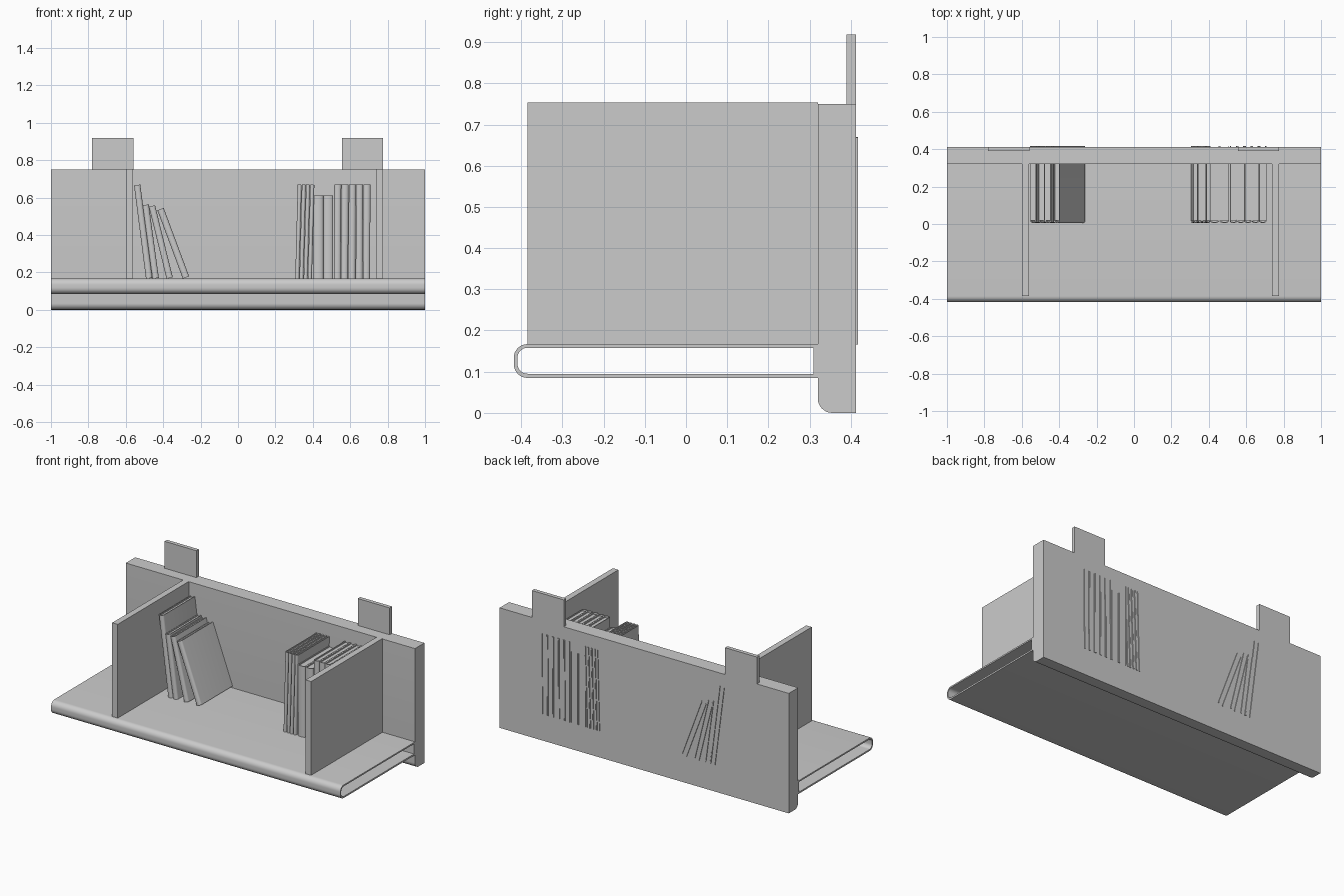
import bpy, bmesh, math
from mathutils import Vector, Matrix

if "Cube" in bpy.data.objects:
    bpy.data.objects.remove(bpy.data.objects["Cube"])


def finish(name, bm, smooth=True):
    bmesh.ops.recalc_face_normals(bm, faces=bm.faces)
    me = bpy.data.meshes.new(name)
    bm.to_mesh(me)
    bm.free()
    ob = bpy.data.objects.new(name, me)
    bpy.context.collection.objects.link(ob)
    if smooth:
        bpy.ops.object.select_all(action='DESELECT')
        ob.select_set(True)
        bpy.context.view_layer.objects.active = ob
        bpy.ops.object.shade_smooth_by_angle(angle=math.radians(35))
    return ob


def box(name, x0, x1, y0, y1, z0, z1):
    bm = bmesh.new()
    bmesh.ops.create_cube(bm, size=1)
    for v in bm.verts:
        v.co = ((x0 + x1) / 2 + v.co.x * (x1 - x0),
                (y0 + y1) / 2 + v.co.y * (y1 - y0),
                (z0 + z1) / 2 + v.co.z * (z1 - z0))
    return finish(name, bm, False)


def arc(cx, cy, r, a0, a1, n=8):
    return [(cx + r * math.cos(math.radians(a0 + (a1 - a0) * i / n)),
             cy + r * math.sin(math.radians(a0 + (a1 - a0) * i / n))) for i in range(n + 1)]


def prism(profile, place, length):
    """Extrude a closed profile; place maps (u, v) to 3D, length is the sweep vector."""
    bm = bmesh.new()
    face = bm.faces.new([bm.verts.new(place(u, v)) for u, v in profile])
    ext = bmesh.ops.extrude_face_region(bm, geom=[face])
    moved = [e for e in ext['geom'] if isinstance(e, bmesh.types.BMVert)]
    bmesh.ops.translate(bm, verts=moved, vec=Vector(length))
    return bm


# Back board with rounded lower front edge
profile = arc(0.355, 0.035, 0.035, 180, 270) + [(0.413, 0), (0.413, 0.75), (0.32, 0.75)]
finish("back_board", prism(profile, lambda u, v: (-1, u, v), (2, 0, 0)))


# Hollow shelf, open at both ends
def shelf_loop(y0, y1, z0, z1, r):
    return (arc(y0 + r, z1 - r, r, 90, 180) + arc(y0 + r, z0 + r, r, 180, 270)
            + [(y1, z0), (y1, z1)])


outer = shelf_loop(-0.418, 0.32, 0.085, 0.167, 0.033)
inner = shelf_loop(-0.409, 0.31, 0.095, 0.158, 0.024)
bm = bmesh.new()
rings = [[bm.verts.new((x, y, z)) for y, z in loop]
         for x, loop in ((-1, outer), (1, outer), (1, inner), (-1, inner))]
n = len(outer)
for k in range(4):
    a, b = rings[k], rings[(k + 1) % 4]
    for i in range(n):
        j = (i + 1) % n
        bm.faces.new((a[i], a[j], b[j], b[i]))
finish("shelf", bm)

# Dividers and hanging tabs
for side, dx, tx in (("left", -0.60, -0.78), ("right", 0.737, 0.556)):
    box(side + "_divider", dx, dx + 0.038, -0.385, 0.32, 0.165, 0.753)
    box(side + "_hanging_tab", tx, tx + 0.22, 0.389, 0.413, 0.75, 0.918)


# Book: U-shaped cover with rounded spine plus recessed page block
def book(name, x, width, height, lean=0.0):
    t, back, bulge = min(0.005, width * 0.2), 0.4175, 0.012
    h = width / 2

    def spine(half, tip):
        return [(-half * math.cos(math.pi * i / 8),
                 tip + bulge * (1 - math.sin(math.pi * i / 8))) for i in range(9)]

    out, inn = spine(h, 0.005), spine(h - t, 0.005 + t)
    cover = [(-h, back)] + out + [(h, back), (h - t, back)] + inn[::-1] + [(-h + t, back)]
    m = (Matrix.Translation((x, 0, 0.166)) @ Matrix.Rotation(math.radians(lean), 4, 'Y')
         @ Matrix.Translation((h, 0, 0)))
    finish(name + "_cover", prism(cover, lambda u, v: (u, v, 0), (0, 0, height))).matrix_world = m
    pages = box(name + "_pages", -h + t * 0.9, h - t * 0.9, 0.02, 0.405, 0.008, height - 0.008)
    pages.matrix_world = m


# Leaning books on the left: bottom x, width, height, lean
for i, (x, w, h, a) in enumerate([(-0.492, 0.034, 0.503, -7.3), (-0.457, 0.034, 0.396, -7.8),
                                  (-0.382, 0.034, 0.396, -13.8), (-0.295, 0.036, 0.39, -20.4)]):
    book(f"leaning_book_{i + 1}", x, w, h, a)

# Thin, short and tall books on the right
for i in range(4):
    book(f"thin_book_{i + 1}", 0.306 + i * 0.0225, 0.0215, 0.503, 1.5)
for i in range(2):
    book(f"short_book_{i + 1}", 0.404 + i * 0.053, 0.052, 0.444)
for i in range(5):
    book(f"tall_book_{i + 1}", 0.512 + i * 0.039, 0.0375, 0.503, 0.3)
